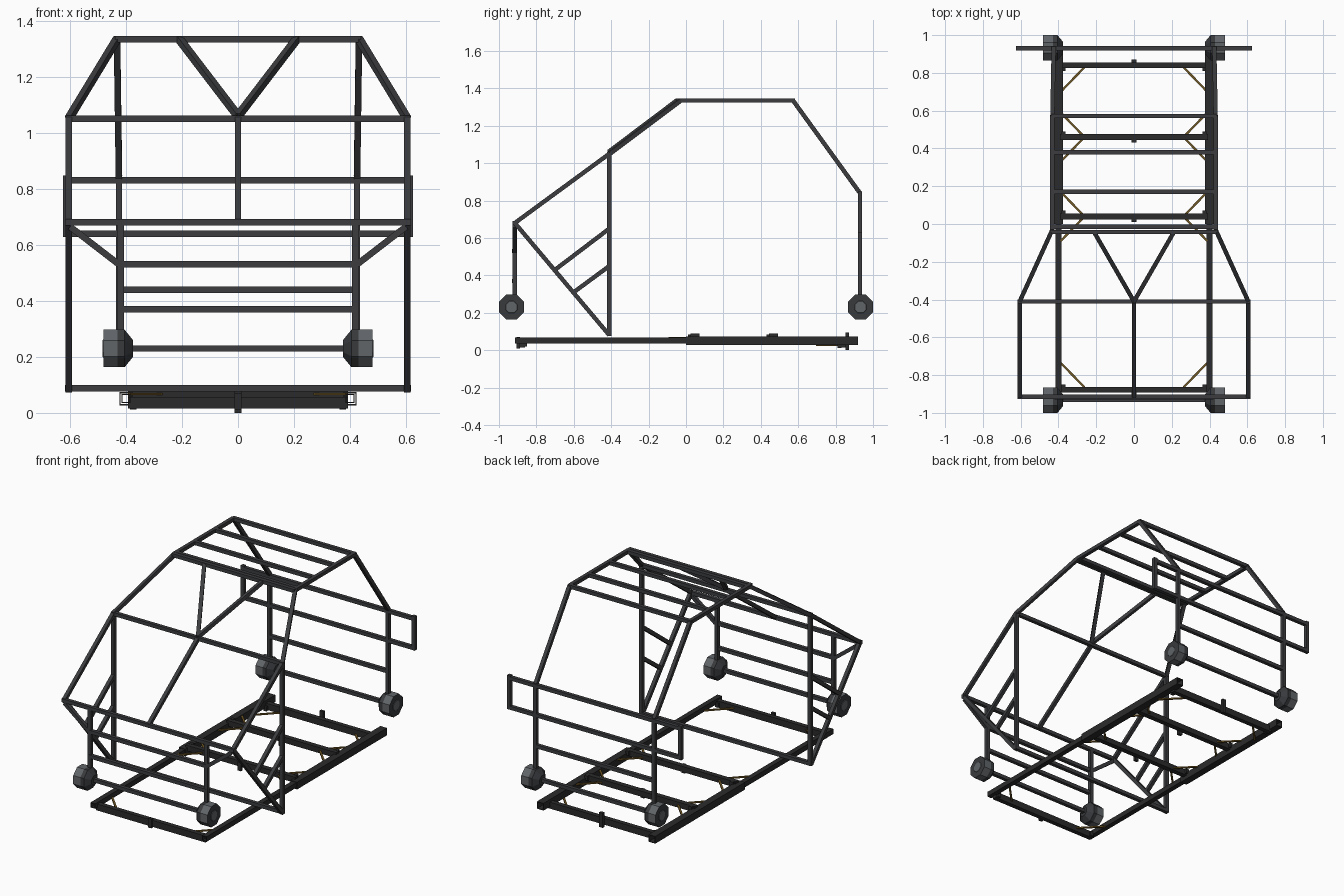
import bpy, bmesh, math
from mathutils import Vector, Matrix

if "Cube" in bpy.data.objects:
    bpy.data.objects.remove(bpy.data.objects["Cube"])


def material(name, rgb):
    m = bpy.data.materials.new(name)
    m.diffuse_color = (*rgb, 1)
    m.use_nodes = True
    m.node_tree.nodes["Principled BSDF"].inputs["Base Color"].default_value = m.diffuse_color
    return m


CAGE = material("charcoal tube", (0.045, 0.046, 0.05))
BASE = material("black steel", (0.024, 0.024, 0.025))
GOLD = material("brass brace", (0.16, 0.095, 0.018))
RUBBER = material("dark wheel", (0.04, 0.042, 0.046))
GREY = material("grey hub", (0.12, 0.13, 0.14))


def finish(name, bm, *mats):
    bmesh.ops.recalc_face_normals(bm, faces=bm.faces)
    me = bpy.data.meshes.new(name)
    bm.to_mesh(me)
    bm.free()
    for m in mats:
        me.materials.append(m)
    ob = bpy.data.objects.new(name, me)
    bpy.context.collection.objects.link(ob)
    return ob


def bars(name, segments, w=0.023, mat=CAGE, h=None, mirror=False):
    """Square tubes between pairs of points, optionally mirrored in x."""
    bm = bmesh.new()
    for s in ((1, -1) if mirror else (1,)):
        for a, b in segments:
            a, b = [Vector((p[0] * s, p[1], p[2])) for p in (a, b)]
            d = (b - a).normalized()
            up = Vector((0, 0, 1)) if abs(d.z) < 0.99 else Vector((0, 1, 0))
            x = d.cross(up).normalized()
            y = d.cross(x)
            m = Matrix((x * w, y * (h or w), d * (b - a).length)).transposed().to_4x4()
            m.translation = (a + b) / 2
            bmesh.ops.create_cube(bm, size=1, matrix=m)
    return finish(name, bm, mat)


def cross(y, z, x):
    return ((-x, y, z), (x, y, z))


def path(*pts):
    return list(zip(pts, pts[1:]))


# Side hoops: nose, windscreen pillar, roof rail, rear pillar, rear post
nose, shoulder = (0.605, -0.915, 0.68), (0.605, -0.41, 1.05)
roof_f, roof_r, tail = (0.432, -0.03, 1.335), (0.432, 0.572, 1.335), (0.425, 0.93, 0.84)
bars("side_hoop", path(nose, shoulder, roof_f, roof_r, tail, (0.425, 0.93, 0.23)), mirror=True)

# Roof cross tubes
bars("roof_crossbar", [cross(y, 1.335, 0.44) for y in (0.572, 0.38, 0.17, -0.015, -0.042)])

# Windscreen: lower bar, V brace and bonnet spine
bars("windscreen_bar", [cross(-0.41, 1.05, 0.615), cross(-0.41, 0.088, 0.617)])
bars("v_brace", [((0.21, -0.045, 1.335), (0, -0.41, 1.06))], mirror=True)
bars("bonnet_spine", [((0, -0.41, 1.05), (0, -0.915, 0.68))])

# Door post, nose diagonal and its two struts
foot = (0.605, -0.41, 0.08)
bars("door_post", [(foot, shoulder)], mirror=True)
bars("nose_diagonal", [(nose, foot), ((0.605, -0.70, 0.43), (0.605, -0.41, 0.65)),
                       ((0.605, -0.60, 0.31), (0.605, -0.41, 0.45))], mirror=True)

# Front end
bars("nose_bar", [cross(-0.915, 0.68, 0.617)])
bars("front_post", [((0.418, -0.915, 0.23), (0.418, -0.915, 0.68))], mirror=True)
bars("front_crossbar", [cross(-0.918, z, 0.42) for z in (0.37, 0.53)])
bars("front_corner_brace", [((0.6, -0.915, 0.665), (0.425, -0.915, 0.53))], mirror=True)

# Rear bumper frame and rear crossbars
bars("rear_bumper", [cross(0.93, 0.83, 0.62), cross(0.93, 0.64, 0.62)])
bars("bumper_end", [((0.613, 0.93, 0.628), (0.613, 0.93, 0.848))], mirror=True)
bars("rear_crossbar", [cross(0.93, 0.44, 0.42)])
bars("axle", [cross(y, 0.23, 0.4) for y in (-0.93, 0.932)])


# Octagonal wheels: lathe of stations (x, radius)
def wheel(y0, side):
    bm = bmesh.new()
    k = 1 / math.cos(math.pi / 8)
    rings = []
    for x, r in ((0.375, 0.03), (0.405, 0.067), (0.43, 0.067), (0.481, 0.067),
                 (0.481, 0.032), (0.483, 0.03)):
        rings.append([bm.verts.new((side * x,
                                    y0 + r * k * math.cos((i + 0.5) * math.pi / 4),
                                    0.23 + r * k * math.sin((i + 0.5) * math.pi / 4)))
                      for i in range(8)])
    for j, (a, b) in enumerate(zip(rings, rings[1:])):
        for i in range(8):
            f = bm.faces.new((a[i], a[i - 1], b[i - 1], b[i]))
            f.material_index = 1 if j in (2, 4) else 0
    bm.faces.new(rings[0])
    bm.faces.new(rings[-1]).material_index = 1
    finish("wheel", bm, RUBBER, GREY)


for y0 in (-0.933, 0.933):
    for side in (-1, 1):
        wheel(y0, side)


# Hollow chassis rails: front section slides into the larger rear section
def rail(name, x0, x1, z0, z1, ya, yb, t=0.004):
    bm = bmesh.new()
    outer = [(x0, z0), (x1, z0), (x1, z1), (x0, z1)]
    inner = [(x0 + t, z0 + t), (x1 - t, z0 + t), (x1 - t, z1 - t), (x0 + t, z1 - t)]
    for s in (-1, 1):
        o, n = [[[bm.verts.new((s * x, y, z)) for x, z in loop] for y in (ya, yb)]
                for loop in (outer, inner)]
        for i in range(4):
            bm.faces.new((o[0][i], o[0][i - 1], o[1][i - 1], o[1][i]))
            bm.faces.new((n[0][i], n[0][i - 1], n[1][i - 1], n[1][i]))
            for e in (0, 1):
                bm.faces.new((o[e][i], o[e][i - 1], n[e][i - 1], n[e][i]))
    finish(name, bm, BASE)


rail("front_rail", 0.383, 0.416, 0.035, 0.068, -0.915, 0.02)
rail("rear_rail", 0.377, 0.424, 0.027, 0.074, 0.0, 0.92)

# Chassis cross members
bars("chassis_end_member", [cross(-0.877, 0.036, 0.392), cross(0.84, 0.036, 0.392)],
     w=0.03, h=0.042, mat=BASE)
bars("chassis_mid_member", [cross(y, 0.07, 0.392) for y in (0.04, 0.46)],
     w=0.033, h=0.036, mat=BASE)

# Brass corner braces
gold = []
for y, z, dirs in ((-0.865, 0.04, (1,)), (0.04, 0.067, (1, -1)),
                   (0.46, 0.067, (1, -1)), (0.83, 0.025, (-1,))):
    gold += [((0.262, y, z), (0.388, y + 0.13 * d, z)) for d in dirs]
bars("corner_brace", gold, w=0.012, h=0.008, mat=GOLD, mirror=True)

# Locking pins at the middle and small bolts at the member ends
bars("locking_pin", [((0, 0.862, 0.0), (0, 0.862, 0.095)), ((0, 0.44, 0.03), (0, 0.44, 0.085)),
                     ((0, 0.02, 0.03), (0, 0.02, 0.085)), ((0, -0.896, 0.01), (0, -0.896, 0.07))],
     w=0.026, h=0.018, mat=BASE)
bars("end_bolt", [((0.374, y, z), (0.374, y, z + 0.03))
                  for y, z in ((0.82, 0.012), (0.48, 0.06), (0.06, 0.06), (-0.86, 0.02))],
     w=0.022, mat=BASE, mirror=True)
